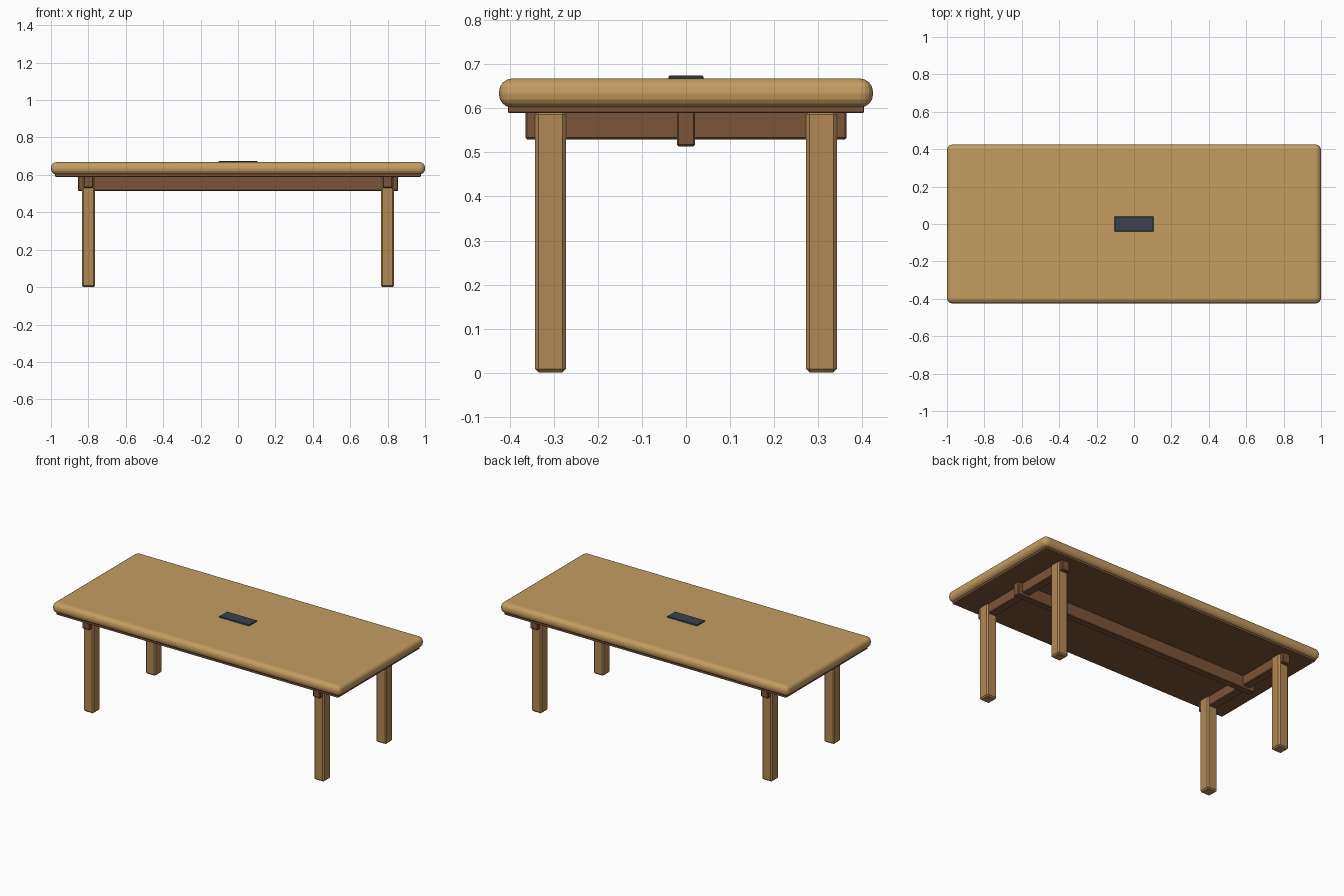
import bpy, bmesh
from mathutils import Vector

if "Cube" in bpy.data.objects:
    bpy.data.objects.remove(bpy.data.objects["Cube"])


def material(name, rgb):
    m = bpy.data.materials.new(name)
    m.diffuse_color = (*rgb, 1)
    m.use_nodes = True
    m.node_tree.nodes["Principled BSDF"].inputs["Base Color"].default_value = m.diffuse_color
    return m


OAK = material("oak", (0.56, 0.34, 0.12))
LEG = material("leg_oak", (0.45, 0.25, 0.09))
WALNUT = material("walnut", (0.20, 0.09, 0.04))
SLATE = material("slate", (0.04, 0.055, 0.08))


def box(name, lo, hi, mat, bevel, segments=1):
    """Bevelled box between two opposite corners."""
    lo, hi = Vector(lo), Vector(hi)
    bm = bmesh.new()
    bmesh.ops.create_cube(bm, size=1)
    bmesh.ops.scale(bm, vec=hi - lo, verts=bm.verts)
    bmesh.ops.translate(bm, vec=(lo + hi) / 2, verts=bm.verts)
    me = bpy.data.meshes.new(name)
    bm.to_mesh(me)
    bm.free()
    me.materials.append(mat)
    ob = bpy.data.objects.new(name, me)
    bpy.context.collection.objects.link(ob)
    mod = ob.modifiers.new("bevel", "BEVEL")
    mod.width, mod.segments = bevel, segments
    return ob


# Table top with rounded edge, and the thin board beneath it
box("table_top", (-1, -0.425, 0.602), (1, 0.425, 0.668), OAK, 0.03, 4)
box("under_board", (-0.978, -0.405, 0.59), (0.978, 0.405, 0.606), WALNUT, 0.004, 2)

# Dark cover plate in the centre of the top
box("cable_cover", (-0.105, -0.04, 0.662), (0.105, 0.04, 0.675), SLATE, 0.003)

# Long beam under the middle
box("centre_beam", (-0.855, -0.021, 0.514), (0.855, 0.021, 0.594), WALNUT, 0.004)

# Cross rails and legs at both ends
for sx, side in ((-1, "left"), (1, "right")):
    x = sx * 0.80
    box(f"{side}_cross_rail", (x - 0.026, -0.365, 0.53), (x + 0.026, 0.365, 0.594), WALNUT, 0.004)
    for sy, end in ((-1, "front"), (1, "back")):
        y = sy * 0.308
        box(f"{end}_{side}_leg", (x - 0.035, y - 0.035, 0), (x + 0.035, y + 0.035, 0.594), LEG, 0.008)
